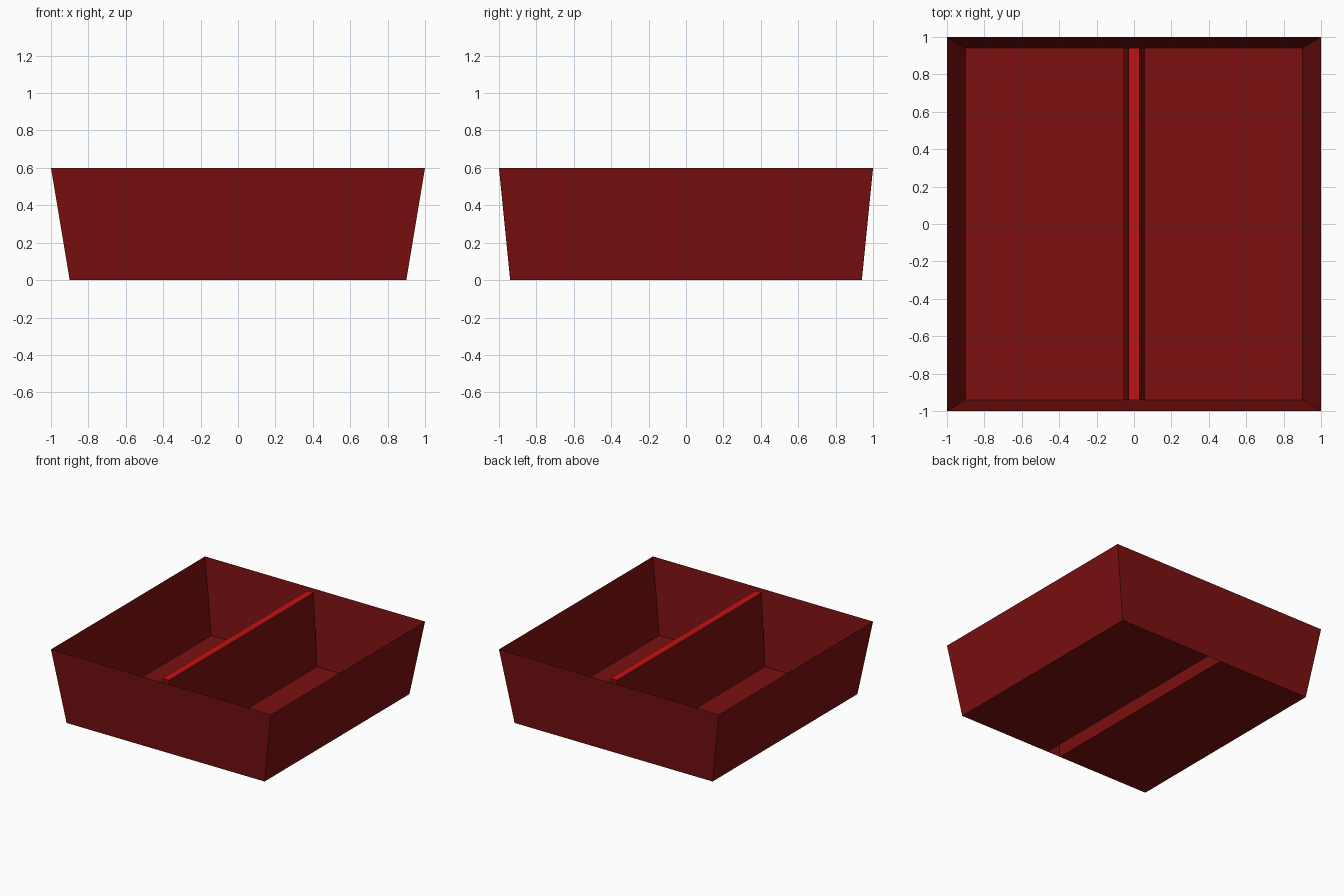
import bpy

HEIGHT = 0.6
FLOOR_X, FLOOR_Y = 0.9, 0.94
RIDGE_BASE, RIDGE_TOP = 0.06, 0.03

cube = bpy.data.objects.get("Cube")
if cube:
    bpy.data.objects.remove(cube, do_unlink=True)


def make_material(name, color):
    mat = bpy.data.materials.new(name)
    mat.use_nodes = True
    mat.diffuse_color = color
    node = next(n for n in mat.node_tree.nodes if n.type == 'BSDF_PRINCIPLED')
    node.inputs["Base Color"].default_value = color
    return mat


def rectangle(x0, x1, y, z):
    """Corners of a level rectangle, counterclockwise from above."""
    return [(x0, -y, z), (x1, -y, z), (x1, y, z), (x0, y, z)]


def make_sheet(name, verts, faces, mat):
    mesh = bpy.data.meshes.new(name)
    mesh.from_pydata(verts, [], faces)
    mesh.materials.append(mat)
    obj = bpy.data.objects.new(name, mesh)
    bpy.context.collection.objects.link(obj)
    return obj


def make_skirt(name, bottom, top, mat):
    """Four sheet walls joining two rectangles."""
    faces = [(i, (i + 1) % 4, (i + 1) % 4 + 4, i + 4) for i in range(4)]
    return make_sheet(name, bottom + top, faces, mat)


dark_red = make_material("dark_red", (0.2, 0.005, 0.005, 1))
bright_red = make_material("bright_red", (0.55, 0.006, 0.006, 1))
quad = [(0, 1, 2, 3)]

# Flared outer walls
make_skirt("tray_walls", rectangle(-FLOOR_X, FLOOR_X, FLOOR_Y, 0),
           rectangle(-1, 1, 1, HEIGHT), dark_red)

# Floor on each side of the hollow divider
make_sheet("right_floor", rectangle(-FLOOR_X, -RIDGE_BASE, FLOOR_Y, 0), quad, dark_red)
make_sheet("left_floor", rectangle(RIDGE_BASE, FLOOR_X, FLOOR_Y, 0), quad, dark_red)

# Tapered hollow divider, open underneath, with a bright top strip
ridge_top = rectangle(-RIDGE_TOP, RIDGE_TOP, FLOOR_Y, HEIGHT)
make_skirt("divider_sides", rectangle(-RIDGE_BASE, RIDGE_BASE, FLOOR_Y, 0),
           ridge_top, dark_red)
make_sheet("divider_top", ridge_top, quad, bright_red)
